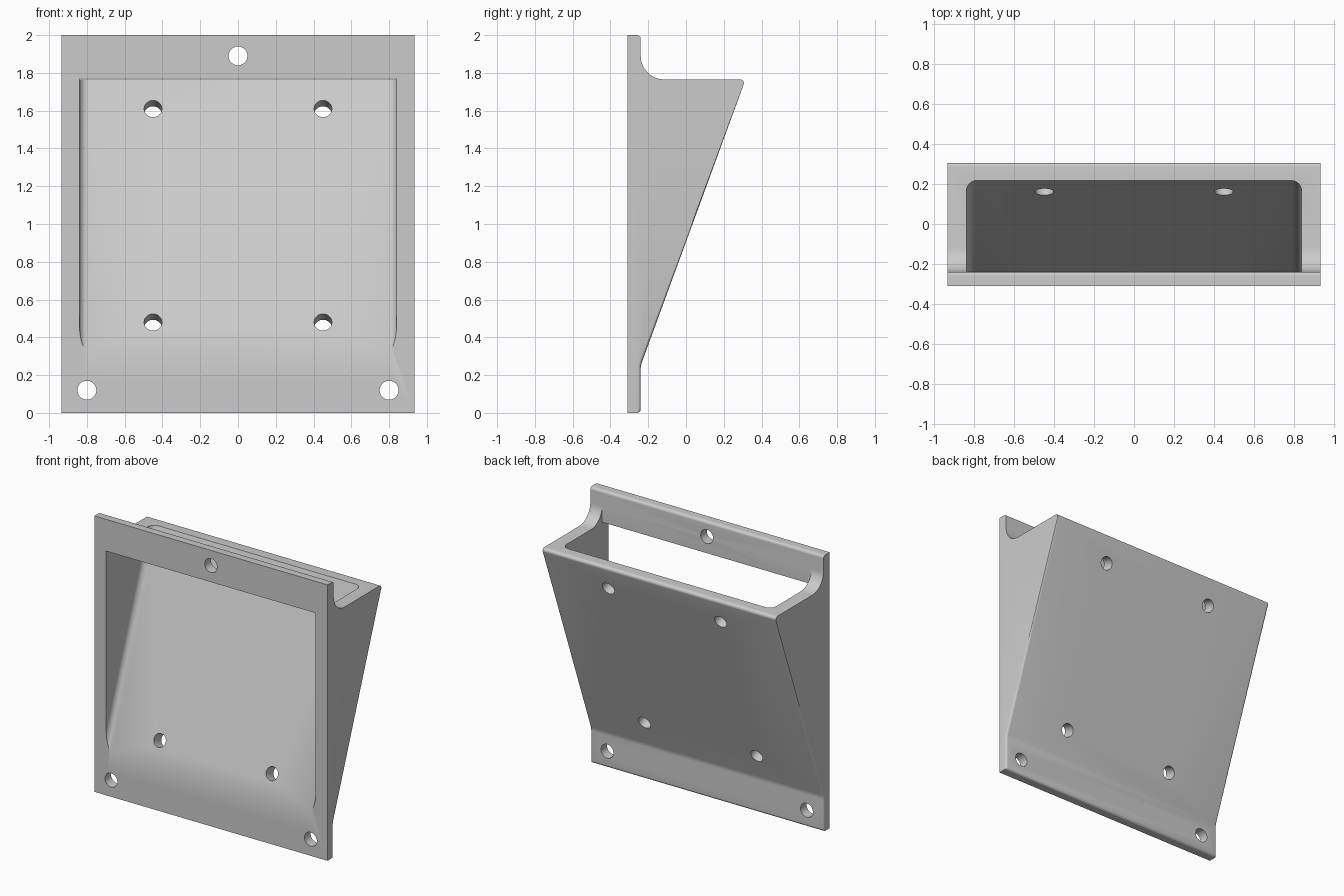
import bpy, bmesh, math
from mathutils import Vector, Matrix

if "Cube" in bpy.data.objects:
    bpy.data.objects.remove(bpy.data.objects["Cube"], do_unlink=True)

HALF_W, FRONT, BACK = 0.935, -0.31, -0.24
SLOPE = Vector((0.0, 0.55, 1.5)).normalized()      # up the leaning plate
NORMAL = Vector((0.0, SLOPE.z, -SLOPE.y))          # out of its rear face


def inner_y(z):
    """Depth of the leaning plate's inner face at height z."""
    return FRONT + (z - 0.325) * SLOPE.y / SLOPE.z


def rounded(corners, steps=8):
    """Turn (y, z, radius) corners into an outline with filleted corners."""
    out = []
    for i, (y, z, r) in enumerate(corners):
        p = Vector((y, z))
        if r == 0:
            out.append(p)
            continue
        a = (Vector(corners[i - 1][:2]) - p).normalized()
        b = (Vector(corners[(i + 1) % len(corners)][:2]) - p).normalized()
        half = a.angle(b) / 2
        centre = p + (a + b).normalized() * (r / math.sin(half))
        start = p + a * (r / math.tan(half)) - centre
        end = p + b * (r / math.tan(half)) - centre
        sweep = start.angle_signed(end)
        for k in range(steps + 1):
            out.append(centre + Matrix.Rotation(-sweep * k / steps, 2) @ start)
    return out


def make_object(name, bm):
    bmesh.ops.recalc_face_normals(bm, faces=bm.faces)
    mesh = bpy.data.meshes.new(name)
    bm.to_mesh(mesh)
    bm.free()
    obj = bpy.data.objects.new(name, mesh)
    bpy.context.collection.objects.link(obj)
    return obj


def prism(name, outline, half_w, rule, radius, segments):
    """Extrude a side outline across x, rounding the side edges rule picks."""
    bm = bmesh.new()
    face = bm.faces.new([bm.verts.new((-half_w, p.x, p.y)) for p in outline])
    new = bmesh.ops.extrude_face_region(bm, geom=[face])["geom"]
    verts = [v for v in new if isinstance(v, bmesh.types.BMVert)]
    bmesh.ops.translate(bm, verts=verts, vec=(2 * half_w, 0, 0))
    bmesh.ops.recalc_face_normals(bm, faces=bm.faces)
    edges = [e for e in bm.edges
             if abs(e.verts[0].co.x - e.verts[1].co.x) < 1e-5
             and any(abs(f.normal.x) < 0.5 and rule(f) for f in e.link_faces)]
    bmesh.ops.bevel(bm, geom=edges, offset=radius, segments=segments,
                    profile=0.5, affect='EDGES', clamp_overlap=False)
    return make_object(name, bm)


# Body: wall plate, coved shoulders and leaning rear face
body = prism("wedge_bracket", rounded([
    (FRONT, 0, 0), (BACK, 0, 0.02), (BACK, 0.25, 0.1), (0.315, 1.765, 0.02),
    (BACK, 1.765, 0.125), (BACK, 2, 0.02), (FRONT, 2, 0)]), HALF_W,
    lambda f: f.normal.y > 0.5 and f.calc_center_median().z < 1.74, 0.015, 4)

# Cavity: open through the front window and the top
cavity = prism("cavity_cutter", rounded([
    (-0.45, 1.77, 0), (-0.45, 0.325 - 0.14 * SLOPE.z / SLOPE.y, 0),
    (inner_y(2.1), 2.1, 0), (BACK + 0.001, 2.1, 0), (BACK + 0.001, 1.77, 0)]), 0.84,
    lambda f: f.normal.dot(NORMAL) > 0.99, 0.05, 8)

# Screw holes: three through the wall plate, four square to the leaning plate
holes = [(Vector((x, -0.275, z)), Vector((0, 1, 0)), 0.05)
         for x, z in ((0, 1.89), (-0.8, 0.12), (0.8, 0.12))]
holes += [(Vector((x, inner_y(z), z)), NORMAL, 0.047)
          for x in (-0.45, 0.45) for z in (0.48, 1.61)]
bm = bmesh.new()
for centre, axis, r in holes:
    place = Matrix.Translation(centre) @ axis.to_track_quat('Z', 'Y').to_matrix().to_4x4()
    bmesh.ops.create_cone(bm, cap_ends=True, segments=40, radius1=r, radius2=r,
                          depth=0.3, matrix=place)
hole_cutter = make_object("hole_cutter", bm)

# Cut the body and tidy the helpers away
bpy.ops.object.select_all(action='DESELECT')
body.select_set(True)
bpy.context.view_layer.objects.active = body
for cutter in (cavity, hole_cutter):
    cutter.hide_render = True
    mod = body.modifiers.new(cutter.name, 'BOOLEAN')
    mod.operation, mod.solver, mod.object = 'DIFFERENCE', 'EXACT', cutter
    bpy.ops.object.modifier_apply(modifier=mod.name)
    bpy.data.objects.remove(cutter, do_unlink=True)

# Single grey finish
grey = bpy.data.materials.new("grey")
grey.use_nodes = True
grey.diffuse_color = (0.6, 0.6, 0.6, 1)
grey.node_tree.nodes["Principled BSDF"].inputs["Base Color"].default_value = (0.6, 0.6, 0.6, 1)
body.data.materials.clear()
body.data.materials.append(grey)
bpy.ops.object.shade_smooth_by_angle(angle=math.radians(30))
